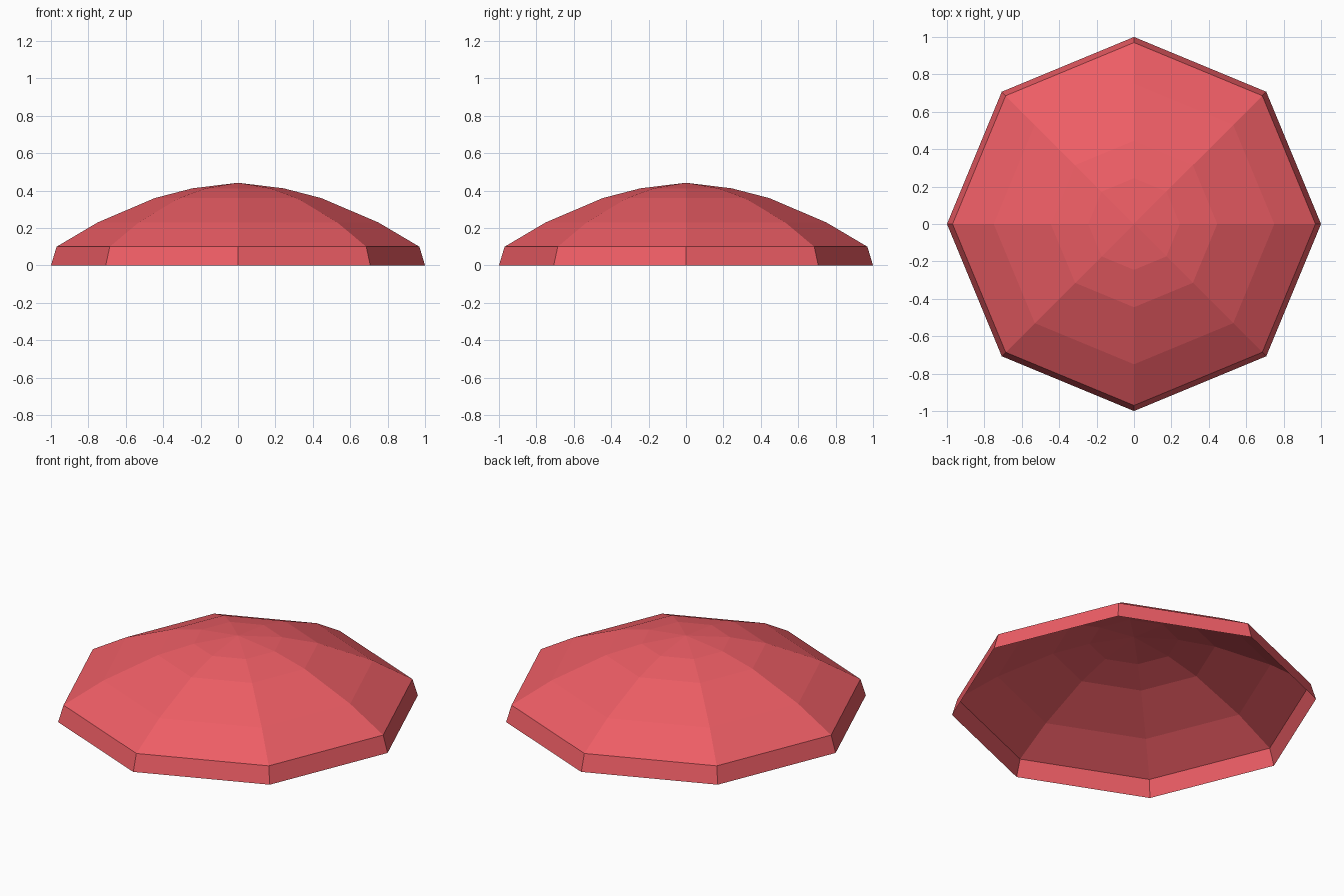
import bpy, bmesh
from math import cos, sin, pi

if "Cube" in bpy.data.objects:
    bpy.data.objects.remove(bpy.data.objects["Cube"])

SIDES = 8
# (radius, height) from rim to the ring below the apex
PROFILE = [(1.0, 0.0), (0.97, 0.1), (0.75, 0.23), (0.445, 0.36), (0.245, 0.412)]
APEX = 0.442

# Open faceted dome: profile rings joined by quads, closed by a fan at the apex
bm = bmesh.new()
rings = [[bm.verts.new((r * cos(2 * pi * i / SIDES), r * sin(2 * pi * i / SIDES), z))
          for i in range(SIDES)] for r, z in PROFILE]
for low, high in zip(rings, rings[1:]):
    for i in range(SIDES):
        j = (i + 1) % SIDES
        bm.faces.new((low[i], low[j], high[j], high[i]))
top = bm.verts.new((0, 0, APEX))
for i in range(SIDES):
    bm.faces.new((rings[-1][i], rings[-1][(i + 1) % SIDES], top))

mesh = bpy.data.meshes.new("dome_shell")
bm.to_mesh(mesh)
bm.free()
dome = bpy.data.objects.new("dome_shell", mesh)
bpy.context.collection.objects.link(dome)

# Red surface
red = bpy.data.materials.new("red")
red.diffuse_color = (0.85, 0.11, 0.13, 1)
red.use_nodes = True
red.node_tree.nodes["Principled BSDF"].inputs["Base Color"].default_value = red.diffuse_color
mesh.materials.append(red)
